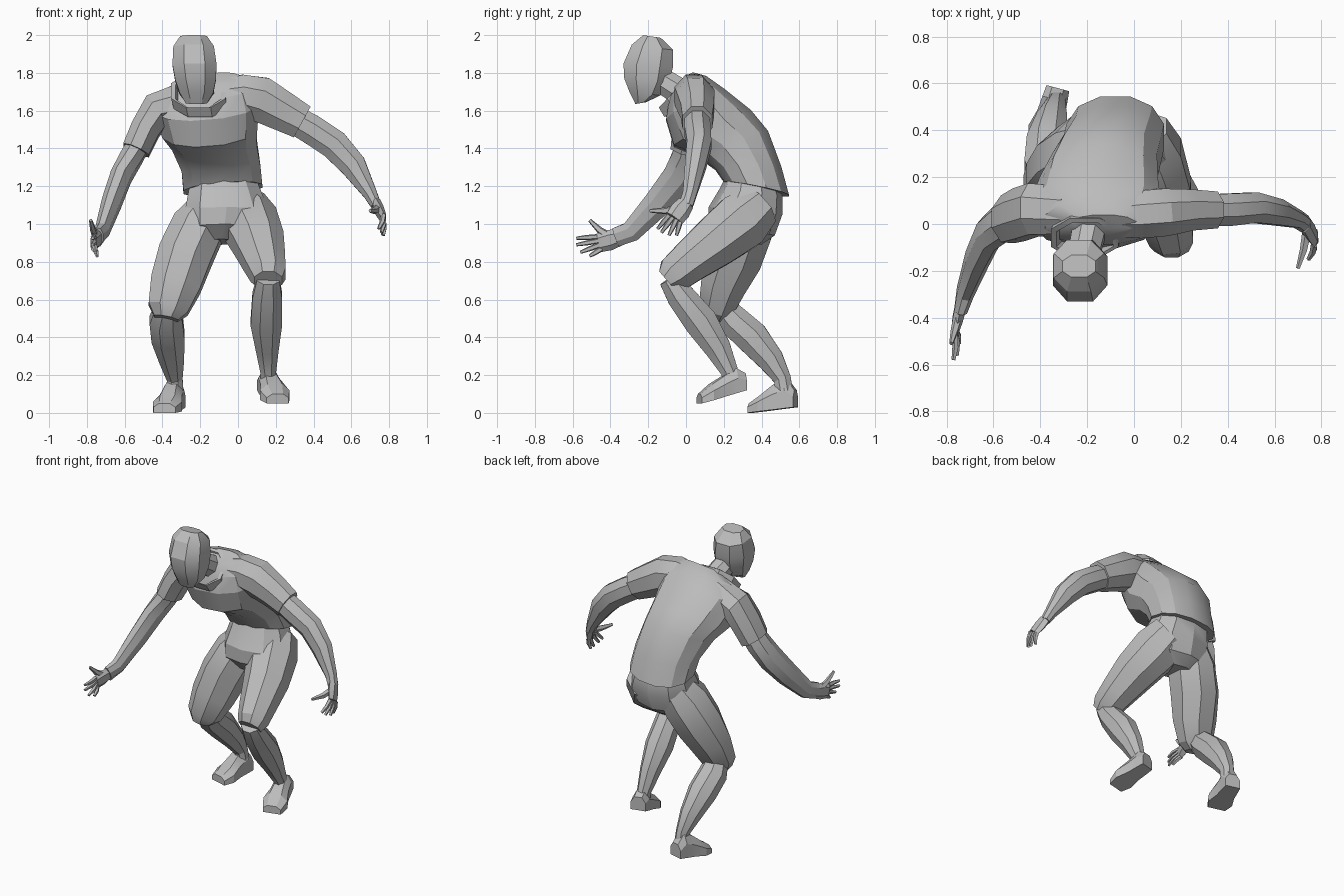
import bpy, bmesh, math
from mathutils import Vector

cube = bpy.data.objects.get("Cube")
if cube:
    bpy.data.objects.remove(cube, do_unlink=True)

grey = bpy.data.materials.new("plain grey")
grey.use_nodes = True
colour = (0.5, 0.5, 0.5, 1)
grey.diffuse_color = colour
grey.node_tree.nodes["Principled BSDF"].inputs["Base Color"].default_value = colour

X, Y, Z = Vector((1, 0, 0)), Vector((0, 1, 0)), Vector((0, 0, 1))


def skin(name, rings, cap_start=True, cap_end=True):
    """Join a list of point rings into one object."""
    bm = bmesh.new()
    loops = [[bm.verts.new(p) for p in ring] for ring in rings]
    n = len(loops[0])
    for low, high in zip(loops, loops[1:]):
        for i in range(n):
            j = (i + 1) % n
            bm.faces.new((low[i], low[j], high[j], high[i]))
    if cap_start:
        bm.faces.new(loops[0][::-1])
    if cap_end:
        bm.faces.new(loops[-1])
    bmesh.ops.recalc_face_normals(bm, faces=bm.faces)
    mesh = bpy.data.meshes.new(name)
    bm.to_mesh(mesh)
    bm.free()
    mesh.materials.append(grey)
    obj = bpy.data.objects.new(name, mesh)
    bpy.context.collection.objects.link(obj)
    bpy.ops.object.select_all(action='DESELECT')
    obj.select_set(True)
    bpy.context.view_layer.objects.active = obj
    bpy.ops.object.shade_smooth_by_angle(angle=math.radians(25))


def ring(centre, u, v, sides, power=1.0):
    """Ellipse with half axes u and v; a power below one squares it off."""
    points = []
    for i in range(sides):
        a = math.tau * (i + 0.5) / sides
        c, s = math.cos(a), math.sin(a)
        c = math.copysign(abs(c) ** power, c)
        s = math.copysign(abs(s) ** power, s)
        points.append(centre + u * c + v * s)
    return points


def limb(name, stations, hint, sides=8):
    """Tube through stations (x, y, z, radius along hint, radius across)."""
    centres = [Vector(s[:3]) for s in stations]
    rings = []
    for i, s in enumerate(stations):
        along = centres[min(i + 1, len(centres) - 1)] - centres[max(i - 1, 0)]
        along.normalize()
        u = (hint - along * hint.dot(along)).normalized()
        rings.append(ring(centres[i], u * s[3], along.cross(u) * s[4], sides))
    skin(name, rings)


def body(name, stations, sides=12, power=0.9, tilt=0.0, **caps):
    """Loft of sections (front y, front z, back y, back z, middle x, half width)."""
    rings = []
    for fy, fz, by, bz, x, half in stations:
        front, back = Vector((x, fy, fz)), Vector((x, by, bz))
        side = Vector((half, 0, half * tilt))
        rings.append(ring((front + back) / 2, side, (back - front) / 2, sides, power))
    skin(name, rings, **caps)


# Torso in a loose shirt, leaning forward
body("shirt", [
    (.20, 1.22, .55, 1.15, -.08, .215),
    (.15, 1.29, .51, 1.30, -.09, .215),
    (.05, 1.36, .44, 1.49, -.125, .23),
    (-.07, 1.41, .35, 1.60, -.15, .26),
    (-.11, 1.55, .21, 1.71, -.165, .285),
    (-.09, 1.66, .11, 1.78, -.15, .235),
    (-.04, 1.74, .04, 1.80, -.13, .14)], tilt=.08)

# Hips and seat
body("pelvis", [
    (.22, 1.27, .47, 1.27, -.08, .17),
    (.18, 1.19, .51, 1.15, -.07, .20),
    (.12, 1.09, .51, 1.05, -.06, .23),
    (.12, 1.0, .47, .94, -.07, .21),
    (.19, .92, .40, .89, -.09, .12)], sides=10)

# Head, neck and open collar
body("head", [
    (-.27, 1.635, -.21, 1.645, -.22, .06),
    (-.305, 1.70, -.13, 1.68, -.22, .095),
    (-.335, 1.77, -.08, 1.75, -.225, .115),
    (-.34, 1.85, -.06, 1.83, -.23, .125),
    (-.295, 1.95, -.06, 1.92, -.235, .115),
    (-.23, 2.0, -.13, 1.985, -.235, .075)], sides=8, power=.85)
limb("neck", [(-.18, .03, 1.66, .08, .08), (-.22, -.16, 1.78, .07, .07)], X)
body("collar", [
    (-.12, 1.56, .06, 1.73, -.2, .15),
    (-.15, 1.61, .03, 1.80, -.21, .155),
    (-.14, 1.61, .01, 1.79, -.21, .13),
    (-.11, 1.56, .03, 1.71, -.2, .11)], sides=8, cap_start=False, cap_end=False)

# Left arm, stretched out sideways
limb("left_sleeve", [
    (-.10, .03, 1.67, .09, .10), (.02, .04, 1.68, .11, .12),
    (.12, .05, 1.66, .11, .13),
    (.23, .06, 1.60, .095, .115), (.34, .06, 1.54, .085, .10)], Y)
limb("left_arm", [
    (.25, .06, 1.58, .07, .08), (.39, .06, 1.50, .075, .085),
    (.51, .07, 1.42, .07, .085), (.61, .05, 1.31, .06, .075),
    (.70, .02, 1.16, .04, .04), (.73, .0, 1.10, .04, .03)], Y)

# Right arm, reaching down and forward
limb("right_sleeve", [
    (-.28, .06, 1.65, .11, .11), (-.43, .06, 1.60, .10, .12),
    (-.49, .04, 1.50, .085, .12), (-.54, .02, 1.39, .08, .11)], X)
limb("right_arm", [
    (-.48, .04, 1.50, .06, .08), (-.56, .01, 1.36, .065, .09),
    (-.62, -.04, 1.25, .06, .09), (-.67, -.15, 1.11, .055, .08),
    (-.72, -.29, .96, .04, .06), (-.74, -.37, .93, .03, .055)], X)


def hand(side, wrist, knuckles, tips, thumb, hint, across):
    """Flat palm, four tapering fingers and a thumb."""
    wrist, knuckles, thumb = Vector(wrist), Vector(knuckles), Vector(thumb)
    middle = wrist.lerp(knuckles, .5)
    limb(side + "_palm", [(*wrist, .028, .045), (*middle, .026, .055),
                          (*knuckles, .018, .05)], hint, 6)
    for i, tip in enumerate(tips):
        tip = Vector(tip)
        root = knuckles + Vector(across) * (i - 1.5) * .024
        bend = root.lerp(tip, .5) + hint * .006
        limb(f"{side}_finger_{i + 1}", [(*root, .015, .015), (*bend, .014, .014),
                                        (*tip, .009, .009)], hint, 5)
    limb(side + "_thumb", [(*wrist.lerp(knuckles, .3), .022, .024),
                           (*middle.lerp(thumb, .5), .017, .019),
                           (*thumb, .009, .010)], hint, 5)


hand("left", (.73, .0, 1.11), (.77, -.06, 1.03),
     [(.765, -.05, .94), (.77, -.09, .94), (.76, -.13, .955), (.745, -.15, .975)],
     (.70, -.19, 1.07), X, (0, -.8, .5))
hand("right", (-.74, -.35, .93), (-.765, -.46, .90),
     [(-.745, -.51, .83), (-.755, -.56, .85), (-.77, -.58, .89), (-.77, -.58, .925)],
     (-.78, -.51, 1.02), X, (0, -.3, .9))

# Thighs in knee-length trousers
limb("left_thigh", [
    (.01, .38, 1.09, .15, .13), (.06, .29, 1.01, .16, .165),
    (.11, .15, .90, .145, .145), (.14, .02, .80, .12, .12),
    (.16, -.065, .73, .10, .105), (.16, -.10, .70, .08, .07)], X)
limb("right_thigh", [
    (-.15, .35, 1.09, .11, .13), (-.21, .31, .98, .15, .165),
    (-.28, .26, .83, .155, .16), (-.33, .20, .68, .145, .13),
    (-.37, .16, .55, .115, .10), (-.38, .15, .50, .07, .07)], X)

# Shins and calves
limb("left_calf", [
    (.16, -.09, .71, .065, .06), (.155, -.03, .62, .085, .08),
    (.15, .08, .48, .09, .095), (.155, .17, .34, .065, .075),
    (.16, .23, .22, .045, .05), (.16, .25, .15, .045, .05)], X)
limb("right_calf", [
    (-.37, .18, .57, .07, .07), (-.38, .25, .49, .095, .09),
    (-.37, .35, .40, .095, .095), (-.35, .45, .28, .07, .075),
    (-.335, .51, .18, .045, .05), (-.33, .52, .11, .045, .05)], X)


def foot(name, heel, toe, lift):
    """Wedge shoe from heel to toe; lift raises the instep."""
    heel, toe = Vector(heel), Vector(toe)
    across = (toe - heel).cross(Z).normalized()
    profile = [(0, .05, .09), (.2, .055, lift), (.45, .06, lift * .85),
               (.75, .08, .085), (1, .06, .05)]
    rings = []
    for t, half, high in profile:
        base = heel.lerp(toe, t)
        side = across * half
        top = Z * high
        rings.append([base - side, base + side, base + side + top * .6,
                      base + side * .5 + top, base - side * .5 + top,
                      base - side + top * .6])
    skin(name, rings)


foot("left_shoe", (.15, .31, .12), (.21, .07, .05), .13)
foot("right_shoe", (-.325, .58, .03), (-.39, .34, 0), .16)
